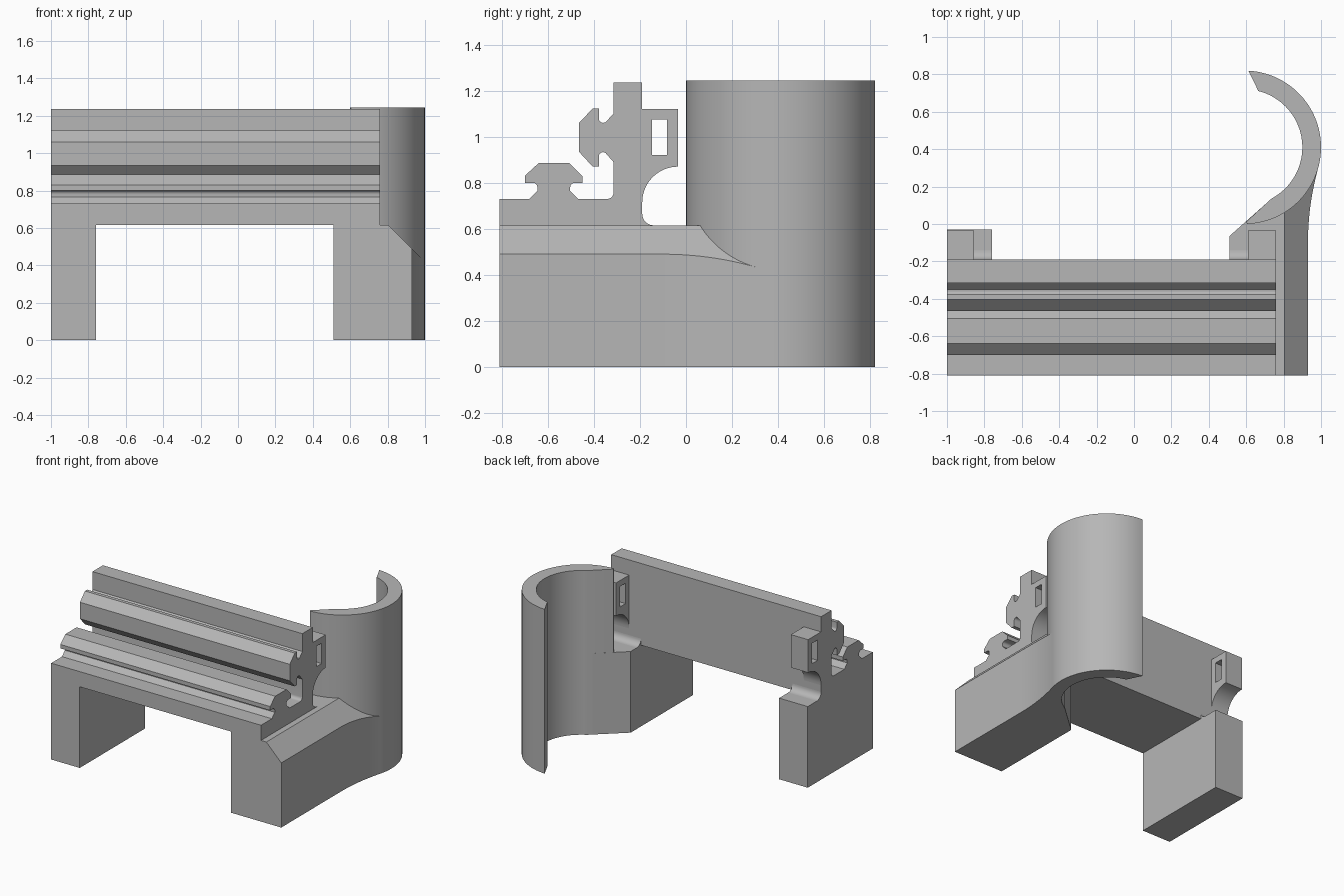
import bpy, bmesh
from math import sin, cos, radians, degrees, atan2
from mathutils import Vector

cube = bpy.data.objects.get("Cube")
if cube:
    bpy.data.objects.remove(cube, do_unlink=True)

grey = bpy.data.materials.new("plain grey")
grey.use_nodes = True
COLOUR = (0.47, 0.47, 0.47, 1)
grey.diffuse_color = COLOUR
grey.node_tree.nodes["Principled BSDF"].inputs["Base Color"].default_value = COLOUR

BASE = 0.615      # underside of the rail bar
BACK = -0.19      # back wall of the rail bar


def arc(cx, cy, r, start, end, steps):
    """Points along an arc, angles in degrees."""
    angles = [radians(start + (end - start) * i / steps) for i in range(steps + 1)]
    return [(cx + r * cos(a), cy + r * sin(a)) for a in angles]


def prism(name, points, low, high, axis="z", cut=None):
    """Extrude a flat outline along x (outline is y, z) or z (outline is x, y)."""
    bm = bmesh.new()
    place = (lambda a, b: (low, a, b)) if axis == "x" else (lambda a, b: (a, b, low))
    face = bm.faces.new([bm.verts.new(place(*p)) for p in points])
    step = Vector((high - low, 0, 0) if axis == "x" else (0, 0, high - low))
    top = bmesh.ops.extrude_face_region(bm, geom=[face], use_keep_orig=True)
    moved = [g for g in top["geom"] if isinstance(g, bmesh.types.BMVert)]
    bmesh.ops.translate(bm, verts=moved, vec=step)
    bmesh.ops.recalc_face_normals(bm, faces=bm.faces)
    if cut:
        everything = bm.verts[:] + bm.edges[:] + bm.faces[:]
        res = bmesh.ops.bisect_plane(bm, geom=everything, plane_co=cut[0],
                                     plane_no=cut[1], clear_outer=True)
        rim = [g for g in res["geom_cut"] if isinstance(g, bmesh.types.BMEdge)]
        bmesh.ops.holes_fill(bm, edges=rim)
        bmesh.ops.recalc_face_normals(bm, faces=bm.faces)
    mesh = bpy.data.meshes.new(name)
    bm.to_mesh(mesh)
    bm.free()
    mesh.materials.append(grey)
    obj = bpy.data.objects.new(name, mesh)
    bpy.context.collection.objects.link(obj)
    return obj


def activate(obj):
    bpy.ops.object.select_all(action="DESELECT")
    obj.select_set(True)
    bpy.context.view_layer.objects.active = obj


def smooth(obj):
    activate(obj)
    bpy.ops.object.shade_smooth_by_angle(angle=radians(25))


# Long bar with a lower rail on top and an upper rail on its front
outline = [(BACK, BASE), (-0.81, BASE), (-0.81, 0.73), (-0.68, 0.73), (-0.645, 0.765)]
outline += arc(-0.665, 0.78, 0.02, 0, 90, 4)
outline += [(-0.70, 0.80), (-0.70, 0.83), (-0.64, 0.885), (-0.505, 0.885),
            (-0.45, 0.83), (-0.45, 0.80)]
outline += arc(-0.483, 0.78, 0.02, 90, 180, 4)
outline += [(-0.503, 0.765), (-0.468, 0.73)]
outline += arc(-0.34, 0.755, 0.025, -90, 0, 5)
outline += [(-0.315, 0.89), (-0.35, 0.93)]
outline += arc(-0.36, 0.915, 0.018, 90, 180, 4)
outline += [(-0.378, 0.87), (-0.405, 0.87), (-0.465, 0.935), (-0.465, 1.06),
            (-0.405, 1.122), (-0.378, 1.122)]
outline += arc(-0.36, 1.078, 0.018, 180, 270, 4)
outline += [(-0.35, 1.062), (-0.315, 1.1), (-0.315, 1.235), (BACK, 1.235)]
smooth(prism("rail_bar", outline, -1, 0.76, "x"))

# Slotted ears at both ends of the bar, with a fillet where each leg meets it
ear_outline = [(-0.21, 1.12), (-0.21, 0.715)] + arc(-0.035, 0.715, 0.155, 180, 90, 14)
ear_outline += [(-0.035, 1.12)]
slot_outline = [(-0.148, 0.92), (-0.083, 0.92), (-0.083, 1.075), (-0.148, 1.075)]
fillet_outline = [(BACK, BASE)] + arc(-0.14, 0.665, 0.05, 180, 270, 8)
for side, ear_x, leg_x in (("right", (-1, -0.855), (-1, -0.76)),
                           ("left", (0.61, 0.76), (0.51, 0.76))):
    ear = prism(side + "_ear", ear_outline, *ear_x, "x")
    cutter = prism("slot_cutter", slot_outline, ear_x[0] - 0.1, ear_x[1] + 0.1, "x")
    cutter.hide_render = True
    mod = ear.modifiers.new("slot", "BOOLEAN")
    mod.operation = "DIFFERENCE"
    mod.solver = "EXACT"
    mod.object = cutter
    activate(ear)
    bpy.ops.object.modifier_apply(modifier="slot")
    bpy.data.objects.remove(cutter, do_unlink=True)
    smooth(ear)
    smooth(prism(side + "_fillet", fillet_outline, *leg_x, "x"))

# Plain leg
prism("right_leg", [(-1, -0.81), (-0.76, -0.81), (-0.76, -0.03), (-1, -0.03)], 0, BASE)

# Leg that sweeps back into the hook, with a sloped outer top edge
HX, HY = 0.59, 0.41     # centre of the hook
sweep = degrees(atan2(0.51, 1.82))
leg_plan = [(0.51, -0.81), (0.93, -0.81)]
leg_plan += arc(2.41, -0.1, 1.48, 180, 180 - sweep, 12)
leg_plan += arc(HX, HY, 0.36, -14, -58, 10)
leg_plan += [(0.735, 0.135), (0.51, -0.065)]
smooth(prism("left_leg", leg_plan, 0, BASE, cut=((0.805, 0, BASE), (1, 0, 1))))

# Tall curved hook
hook_plan = arc(HX, HY, 0.41, -88, 87, 48) + arc(HX, HY, 0.31, 76, -62, 40)
hook_plan += [(0.6, 0.012)]
smooth(prism("hook", hook_plan, 0, 1.245))
